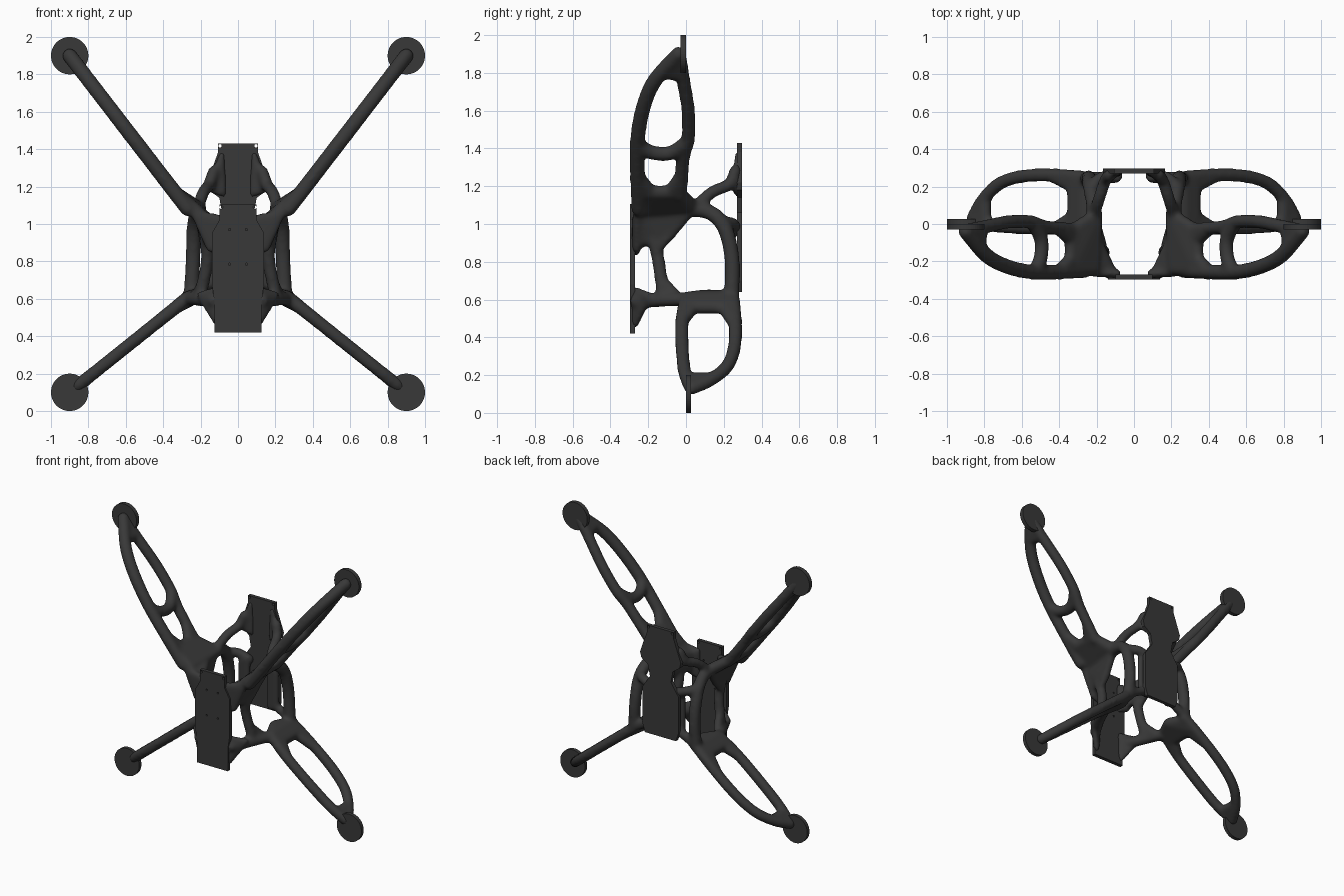
import bpy
import bmesh
import math
from mathutils import Vector

cube = bpy.data.objects.get("Cube")
if cube:
    bpy.data.objects.remove(cube, do_unlink=True)

charcoal = bpy.data.materials.new("charcoal_plastic")
charcoal.use_nodes = True
COLOUR = (0.04, 0.04, 0.04, 1)
charcoal.diffuse_color = COLOUR
charcoal.node_tree.nodes["Principled BSDF"].inputs["Base Color"].default_value = COLOUR


def add_object(name, bm, smooth=False):
    bmesh.ops.recalc_face_normals(bm, faces=bm.faces)
    for face in bm.faces:
        face.smooth = smooth
    mesh = bpy.data.meshes.new(name)
    bm.to_mesh(mesh)
    bm.free()
    mesh.materials.append(charcoal)
    obj = bpy.data.objects.new(name, mesh)
    bpy.context.collection.objects.link(obj)
    return obj


# Unit ball directions used to round every strut and web
ball_mesh = bmesh.new()
bmesh.ops.create_icosphere(ball_mesh, subdivisions=2, radius=1)
BALL = [v.co.copy() for v in ball_mesh.verts]
ball_mesh.free()

frame = bmesh.new()


def hull(balls):
    """Solid skin wrapped around a set of (centre, radius) balls."""
    verts = [frame.verts.new(c + d * r) for c, r in balls for d in BALL]
    bmesh.ops.convex_hull(frame, input=verts)
    loose = [v for v in verts if v.is_valid and not v.link_faces]
    bmesh.ops.delete(frame, geom=loose, context='VERTS')


def web(radius, *points):
    hull([(Vector(p), radius) for p in points])


def strut(radius, *points, steps=4):
    """Rounded bar following a smooth path through the points."""
    p = [Vector(q) for q in points]
    p = [2 * p[0] - p[1]] + p + [2 * p[-1] - p[-2]]
    path = []
    for a, b, c, d in zip(p, p[1:], p[2:], p[3:]):
        for i in range(steps):
            t = i / steps
            path.append(0.5 * (2 * b + (c - a) * t + (2 * a - 5 * b + 4 * c - d) * t ** 2
                               + (3 * b - a - 3 * c + d) * t ** 3))
    path.append(p[-2])
    for a, b in zip(path, path[1:]):
        hull([(a, radius), (b, radius)])


def upper(y, z):
    return (0.9 - (1.9 - z) / 1.3, y, z)


def lower(y, z):
    return (0.9 - (z - 0.1) / 0.8, y, z)


# Upper arm: two bowed rails, a filled tip and a cross bar
strut(0.042, upper(-.04, 1.9), upper(-.165, 1.76), upper(-.225, 1.62),
      upper(-.256, 1.45), upper(-.256, 1.25), upper(-.25, 1.08))
strut(0.038, upper(-.03, 1.87), upper(-.012, 1.75), upper(.012, 1.6),
      upper(.012, 1.45), upper(-.015, 1.35), upper(-.03, 1.15))
web(0.035, upper(-.04, 1.88), upper(-.12, 1.8), upper(-.045, 1.79))
strut(0.04, upper(-.25, 1.42), upper(-.2, 1.385), upper(-.12, 1.37),
      upper(-.06, 1.385), upper(0, 1.43))

# Lower arm: two bowed rails, a filled tip and rounded inner corners
strut(0.037, lower(.03, .13), lower(.13, .175), lower(.22, .25),
      lower(.258, .36), lower(.26, .5), lower(.25, .6))
strut(0.037, lower(.02, .14), lower(-.008, .22), lower(-.02, .35),
      lower(-.02, .5), lower(.0, .6))
web(0.033, lower(.02, .14), lower(.12, .185), lower(.03, .185))
web(0.034, lower(-.015, .49), lower(.05, .57), lower(-.01, .58))
web(0.034, lower(.255, .47), lower(.19, .57), lower(.25, .58))

# Upper hub joining the arm, the front shell and the rear struts
web(0.036, upper(-.24, 1.17), upper(-.12, 1.16), upper(-.04, 1.17),
    (.22, -.24, 1.07), (.25, .01, 1.1), (.2, .05, 1.08))
web(0.036, upper(-.25, 1.25), upper(-.18, 1.16), upper(-.25, 1.16))
web(0.036, upper(-.03, 1.25), upper(-.09, 1.16), upper(-.03, 1.16))
web(0.032, (.2, -.25, 1.05), (.21, .01, 1.06), (.175, -.12, .93), (.15, -.25, .91))
web(0.025, (.21, .02, 1.06), (.18, -.08, .94), (.18, -.14, .88))
web(0.022, (.09, -.265, 1.03), (.23, -.26, 1.05), (.15, -.26, .87), (.09, -.265, .85))
web(0.025, (.12, -.25, 1.01), (.19, -.1, 1.06), (.22, -.24, 1.06), (.14, -.22, .9))

# Lower hub and its link to the front shell
web(0.036, (.26, .01, .61), (.26, .25, .61), (.21, .12, .62),
    lower(-.01, .56), lower(.05, .6), lower(.2, .6), lower(.25, .56))
strut(0.039, (.27, .02, .6), (.22, -.1, .6), (.17, -.19, .595), (.13, -.26, .59))
web(0.022, (.1, -.27, .65), (.2, -.2, .62), (.16, -.235, .57), (.11, -.27, .47))
web(0.03, (.185, -.125, .7), (.22, -.05, .62), (.2, -.12, .61))

# Side uprights around the large opening
strut(0.036, (.17, -.17, .92), (.165, -.145, .8), (.2, -.12, .62))
strut(0.042, (.21, .03, 1.08), (.22, .13, 1.06), (.235, .205, .98),
      (.24, .243, .82), (.25, .243, .62))

# Rear struts and shell reaching the rear plate
strut(0.034, (.21, .06, 1.1), (.185, .14, 1.17), (.155, .23, 1.21), (.13, .26, 1.28))
web(0.018, (.085, .273, 1.37), (.15, .268, 1.22), (.14, .265, 1.18), (.08, .27, 1.16))
strut(0.034, (.23, .2, 1.01), (.17, .25, 1), (.09, .26, .97))
strut(0.032, (.26, .25, .62), (.17, .25, .67), (.09, .26, .71))
web(0.02, (.09, .24, .99), (.145, .24, .95), (.145, .24, .69), (.09, .24, .67))

arms = add_object("organic_arm_frame", frame, True)
mirror = arms.modifiers.new("both_sides", 'MIRROR')
mirror.use_mirror_merge = False
remesh = arms.modifiers.new("blend", 'REMESH')
remesh.mode = 'VOXEL'
remesh.voxel_size = 0.011
remesh.use_smooth_shade = True
relax = arms.modifiers.new("relax", 'SMOOTH')
relax.factor = 0.5
relax.iterations = 14


def disc(name, radius, depth, location):
    bm = bmesh.new()
    bmesh.ops.create_cone(bm, cap_ends=True, segments=48, radius1=radius,
                          radius2=radius, depth=depth)
    obj = add_object(name, bm)
    obj.location = location
    obj.rotation_euler.x = math.pi / 2
    return obj


# Round motor pads at the arm tips
for side, label in ((1, "left"), (-1, "right")):
    disc("upper_pad_" + label, 0.1, 0.03, (side * .9, -.015, 1.9))
    disc("lower_pad_" + label, 0.1, 0.026, (side * .9, .013, .1))


def plate(name, y, depth, half_outline, holes):
    """Symmetric upright plate with screw holes."""
    outline = half_outline + [(-x, z) for x, z in reversed(half_outline)]
    bm = bmesh.new()
    face = bm.faces.new([bm.verts.new((x, y, z)) for x, z in outline])
    grown = bmesh.ops.extrude_face_region(bm, geom=[face])["geom"]
    moved = [v for v in grown if isinstance(v, bmesh.types.BMVert)]
    bmesh.ops.translate(bm, vec=(0, depth, 0), verts=moved)
    obj = add_object(name, bm)
    for x, z, r in holes:
        for s in (1, -1):
            cutter = disc(name + "_hole_cutter", r, 0.2, (s * x, y, z))
            cutter.hide_render = True
            cutter.hide_viewport = True
            cut = obj.modifiers.new("screw_hole", 'BOOLEAN')
            cut.operation = 'DIFFERENCE'
            cut.solver = 'EXACT'
            cut.object = cutter


# Front and rear mounting plates
plate("front_plate", -.297, .027,
      [(.125, .42), (.125, .58), (.14, .68), (.14, .95), (.1, 1.02), (.1, 1.105)],
      [(.09, 1.09, .009), (.045, .97, .006), (.045, .785, .006)])
plate("rear_plate", .27, .026,
      [(.125, .64), (.145, .7), (.145, .97), (.085, 1.06), (.1, 1.14), (.155, 1.18),
       (.165, 1.22), (.108, 1.38), (.108, 1.43)],
      [(.096, 1.418, .009)])
